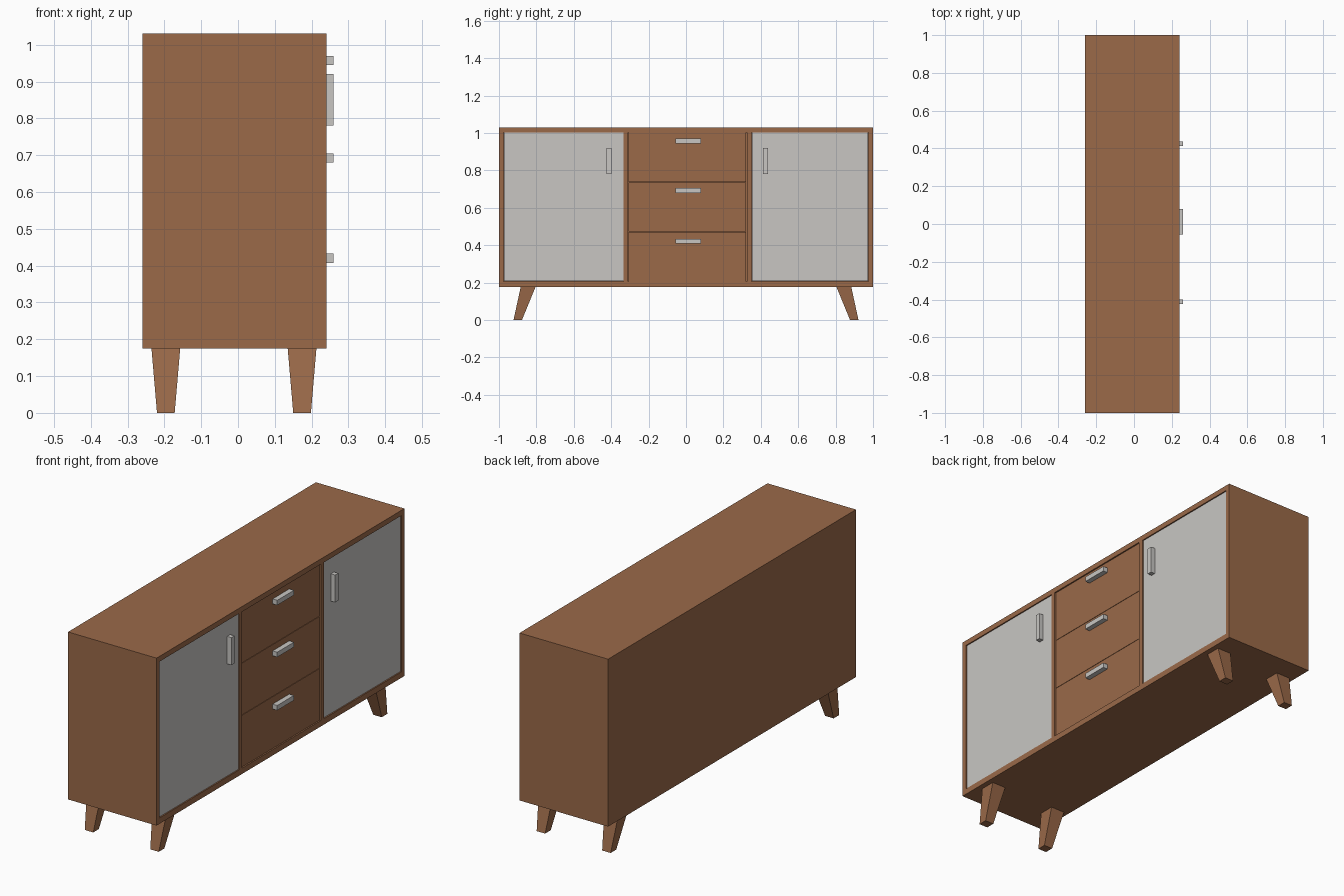
import bpy, bmesh

if "Cube" in bpy.data.objects:
    bpy.data.objects.remove(bpy.data.objects["Cube"])


def material(name, rgb):
    m = bpy.data.materials.new(name)
    m.diffuse_color = (*rgb, 1)
    m.use_nodes = True
    m.node_tree.nodes["Principled BSDF"].inputs["Base Color"].default_value = m.diffuse_color
    return m


wood = material("brown wood", (0.325, 0.142, 0.066))
pale = material("pale grey", (0.58, 0.565, 0.545))


def finish(name, bm, mat):
    bmesh.ops.recalc_face_normals(bm, faces=bm.faces)
    me = bpy.data.meshes.new(name)
    bm.to_mesh(me)
    bm.free()
    me.materials.append(mat)
    ob = bpy.data.objects.new(name, me)
    bpy.context.collection.objects.link(ob)
    return ob


def frustum(name, bottom, top, z0, z1, mat):
    """Four-sided block; bottom and top are (x0, x1, y0, y1) rectangles."""
    bm = bmesh.new()
    rings = []
    for (x0, x1, y0, y1), z in ((bottom, z0), (top, z1)):
        rings.append([bm.verts.new((x, y, z)) for x, y in
                      ((x0, y0), (x1, y0), (x1, y1), (x0, y1))])
    lo, hi = rings
    bm.faces.new(lo)
    bm.faces.new(hi)
    for i in range(4):
        j = (i + 1) % 4
        bm.faces.new((lo[i], lo[j], hi[j], hi[i]))
    return finish(name, bm, mat)


def box(name, x0, x1, y0, y1, z0, z1, mat):
    r = (x0, x1, y0, y1)
    return frustum(name, r, r, z0, z1, mat)


BACK, FRONT = -0.26, 0.24
Z0, Z1 = 0.175, 1.03      # carcass
B, T = 0.205, 1.003       # opening

# Carcass: one block whose front is cut into three shallow bays
bays = [(-0.975, -0.333), (-0.31, 0.325), (0.35, 0.975)]
body = box("cabinet_body", BACK, FRONT, -1, 1, Z0, Z1, wood)
for i, (y0, y1) in enumerate(bays):
    cutter = box(f"bay_cutter_{i}", FRONT - 0.03, FRONT + 0.1, y0, y1, B, T, wood)
    cutter.hide_render = True
    cutter.hide_viewport = True
    mod = body.modifiers.new(f"bay_{i}", "BOOLEAN")
    mod.operation = "DIFFERENCE"
    mod.solver = "EXACT"
    mod.object = cutter

# Doors with upright handles
for side, (y0, y1), hy in (("left", bays[0], -0.412), ("right", bays[2], 0.425)):
    box(f"{side}_door", FRONT - 0.03, FRONT - 0.004, y0 + 0.002, y1 - 0.002,
        B + 0.002, T - 0.002, pale)
    box(f"{side}_door_handle", FRONT - 0.004, 0.26, hy - 0.0125, hy + 0.0125,
        0.78, 0.92, pale)

# Drawers with level handles
step = (T - B) / 3
for i, hz in enumerate((0.42, 0.692, 0.957)):
    z = B + i * step
    box(f"drawer_front_{i + 1}", FRONT - 0.03, FRONT - 0.006, bays[1][0] + 0.003,
        bays[1][1] - 0.003, z + 0.001, z + step - 0.001, wood)
    box(f"drawer_handle_{i + 1}", FRONT - 0.006, 0.26, -0.055, 0.08,
        hz - 0.0125, hz + 0.0125, pale)

# Tapered legs splayed towards the ends
for depth, cx in (("back", -0.196), ("front", 0.174)):
    for side, s in (("left", -1), ("right", 1)):
        foot = sorted((s * 0.877, s * 0.922))
        head = sorted((s * 0.805, s * 0.884))
        frustum(f"{depth}_{side}_leg", (cx - 0.024, cx + 0.024, *foot),
                (cx - 0.039, cx + 0.039, *head), 0, Z0, wood)
